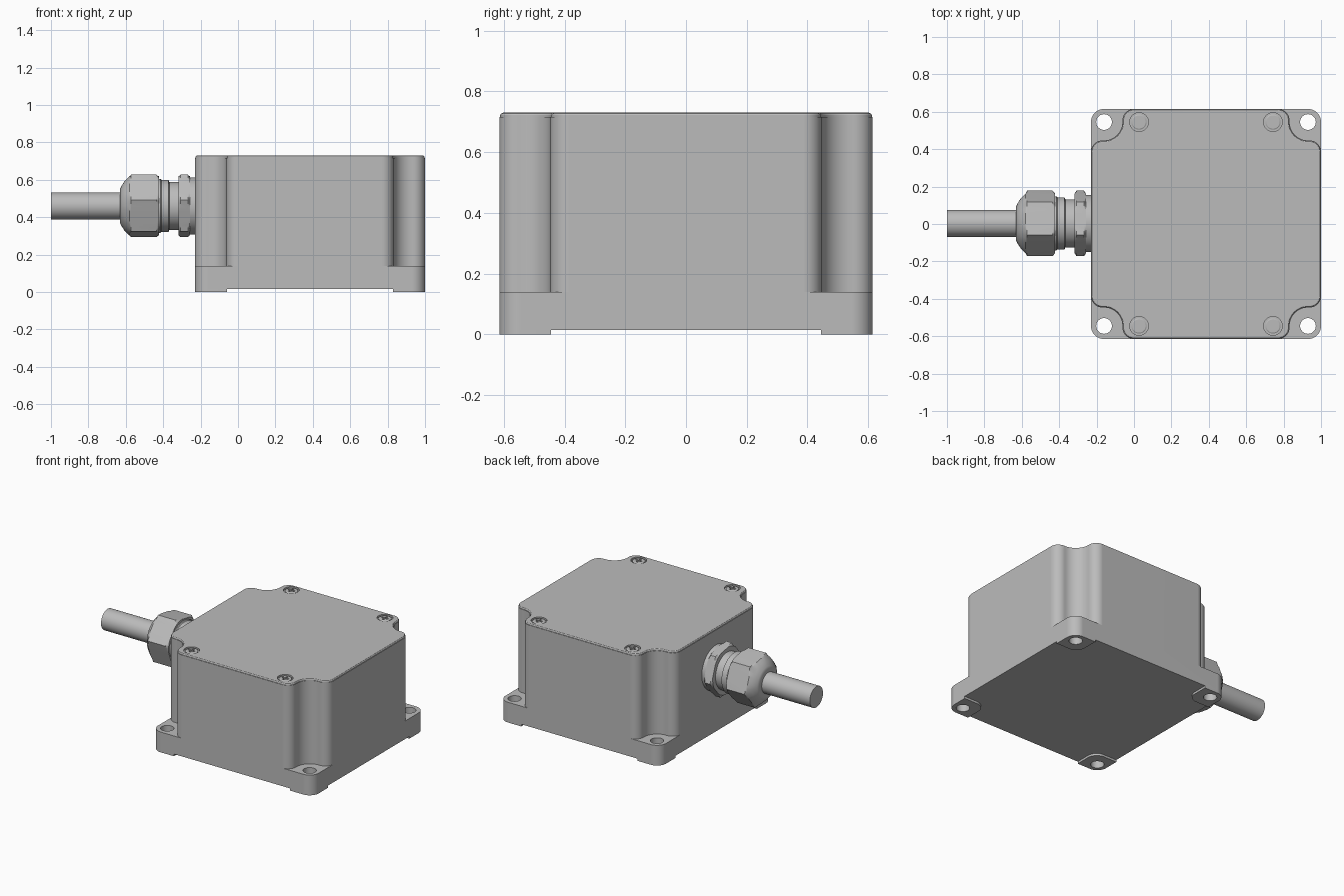
import bpy, bmesh, math
from mathutils import Vector, Matrix

if "Cube" in bpy.data.objects:
    bpy.data.objects.remove(bpy.data.objects["Cube"], do_unlink=True)

grey = bpy.data.materials.new("light_grey")
grey.use_nodes = True
COLOUR = (0.5, 0.5, 0.5, 1)
grey.diffuse_color = COLOUR
grey.node_tree.nodes["Principled BSDF"].inputs["Base Color"].default_value = COLOUR

CX = 0.385            # box centre in x
HALF = 0.615          # half width of the box
HOLE = 0.07           # bolt hole distance from each side
FLANGE, SEAM, TOP, FOOT = 0.14, 0.716, 0.73, 0.015


def loft(name, rings):
    """Skin a stack of equal rings and cap both ends."""
    bm = bmesh.new()
    loops = [[bm.verts.new(p) for p in ring] for ring in rings]
    for a, b in zip(loops, loops[1:]):
        for i in range(len(a)):
            j = (i + 1) % len(a)
            bm.faces.new((a[i], a[j], b[j], b[i]))
    bm.faces.new(loops[0])
    bm.faces.new(loops[-1])
    bmesh.ops.recalc_face_normals(bm, faces=bm.faces)
    mesh = bpy.data.meshes.new(name)
    bm.to_mesh(mesh)
    bm.free()
    mesh.materials.append(grey)
    obj = bpy.data.objects.new(name, mesh)
    bpy.context.collection.objects.link(obj)
    return obj


def prism(name, outline, z0, z1):
    return loft(name, [[(x, y, z) for x, y in outline] for z in (z0, z1)])


def arc(cx, cy, r, start, end, n=14):
    angles = [math.radians(start + (end - start) * i / n) for i in range(n + 1)]
    return [(cx + r * math.cos(a), cy + r * math.sin(a)) for a in angles]


def corner(points, k):
    """Place corner-relative points on box corner k."""
    turn = Matrix.Rotation(-math.pi / 2 * k, 2)
    placed = [turn @ Vector((u - HALF, v - HALF)) for u, v in points]
    return [(p.x + CX, p.y) for p in placed]


def notch(inset=0.0):
    """S-shaped corner recess: fillet, hollow around the bolt, fillet."""
    start, fillet, hollow = 0.23, 0.062, 0.098
    tilt = math.degrees(math.atan2(fillet - HOLE, start - HOLE))
    half = arc(start, fillet, fillet - inset, 270, 180 + tilt)
    other = [(v, u) for u, v in reversed(half)]
    return half + arc(HOLE, HOLE, hollow + inset, tilt, 90 - tilt)[1:-1] + other


def around(points):
    return [p for k in range(4) for p in corner(points, k)]


def cut(obj, cutter):
    mod = obj.modifiers.new("cut", 'BOOLEAN')
    mod.operation, mod.solver, mod.object = 'DIFFERENCE', 'EXACT', cutter
    bpy.context.view_layer.objects.active = obj
    bpy.ops.object.modifier_apply(modifier=mod.name)


def drop(obj):
    bpy.data.objects.remove(obj, do_unlink=True)


def disc(x, y, r):
    return arc(x, y, r, 0, 360, 32)[:-1]


parts = []

# Enclosure: rounded block with corner recesses above the mounting flange
enclosure = prism("enclosure", around(arc(HOLE, HOLE, HOLE, 270, 180)), FOOT, SEAM)
parts.append(enclosure)
for k in range(4):
    s_curve = notch()
    outer = [(-0.1, s_curve[-1][1]), (-0.1, -0.1), (s_curve[0][0], -0.1)]
    cutter = prism("recess_cutter", corner(s_curve + outer, k), FLANGE, 0.9)
    cut(enclosure, cutter)
    drop(cutter)

# Feet under the corners, with bolt holes through foot and flange
for k in range(4):
    w = 0.17
    shape = [(w, 0)] + arc(HOLE, HOLE, HOLE, 270, 180) + [(0, w)]
    shape += arc(w - HOLE, w - HOLE, HOLE, 90, 0)
    foot = prism("foot", corner(shape, k), 0, FOOT)
    bolt = corner([(HOLE, HOLE)], k)[0]
    cutter = prism("bolt_cutter", disc(*bolt, 0.042), -0.1, 0.3)
    for obj in (enclosure, foot):
        cut(obj, cutter)
    drop(cutter)
    parts.append(foot)

# Lid with a softened rim
lid_steps = [(0.003, SEAM), (0.003, 0.722), (0.006, 0.727), (0.012, TOP)]
lid = loft("lid", [[(x, y, z) for x, y in around(notch(i))] for i, z in lid_steps])
parts.append(lid)

# Lid screws with cross slots, sunk in round pockets
for sx in (-1, 1):
    for sy in (-1, 1):
        x, y = CX + sx * 0.358, sy * 0.545
        pocket = prism("pocket_cutter", disc(x, y, 0.05), 0.718, 0.8)
        cut(lid, pocket)
        drop(pocket)
        screw = loft("lid_screw", [[(px, py, z) for px, py in disc(x, y, r)]
                                   for r, z in ((0.041, 0.717), (0.041, 0.725), (0.036, 0.728))])
        for a, b in ((0.024, 0.006), (0.006, 0.024)):
            box = [(x - a, y - b), (x + a, y - b), (x + a, y + b), (x - a, y + b)]
            slot = prism("slot_cutter", box, 0.72, 0.8)
            cut(screw, slot)
            drop(slot)
        parts.append(screw)


# Cable gland, turned about the x axis; nuts are limited by six flats
def turned(name, profile, flats=None):
    rings = []
    for x, r in profile:
        ring = []
        for deg in range(-10, 350, 5):
            limit = r
            if flats:
                off = math.radians((deg + 10) % 60 - 30)
                limit = min(r, flats / math.cos(off))
            a = math.radians(deg)
            ring.append((x, 0.003 + limit * math.cos(a), 0.46 + limit * math.sin(a)))
        rings.append(ring)
    parts.append(loft(name, rings))


turned("cable", [(-1, 0.072), (-0.6, 0.072)])
turned("clamping_nut", [(-0.632, 0.088), (-0.622, 0.108), (-0.605, 0.135), (-0.58, 0.159),
                        (-0.572, 0.178), (-0.435, 0.178), (-0.422, 0.16)], 0.154)
turned("gland_collar", [(-0.43, 0.145), (-0.415, 0.145), (-0.41, 0.14), (-0.372, 0.14),
                        (-0.367, 0.128), (-0.31, 0.128)])
turned("lock_nut", [(-0.318, 0.16), (-0.308, 0.178), (-0.267, 0.178), (-0.257, 0.16)], 0.154)
turned("gland_washer", [(-0.258, 0.153), (-0.225, 0.153)])

# Smooth shading with crisp edges
for obj in parts:
    bpy.ops.object.select_all(action='DESELECT')
    obj.select_set(True)
    bpy.context.view_layer.objects.active = obj
    bpy.ops.object.shade_smooth_by_angle(angle=math.radians(30))
    mod = obj.modifiers.new("even_normals", 'WEIGHTED_NORMAL')
    mod.keep_sharp = True
